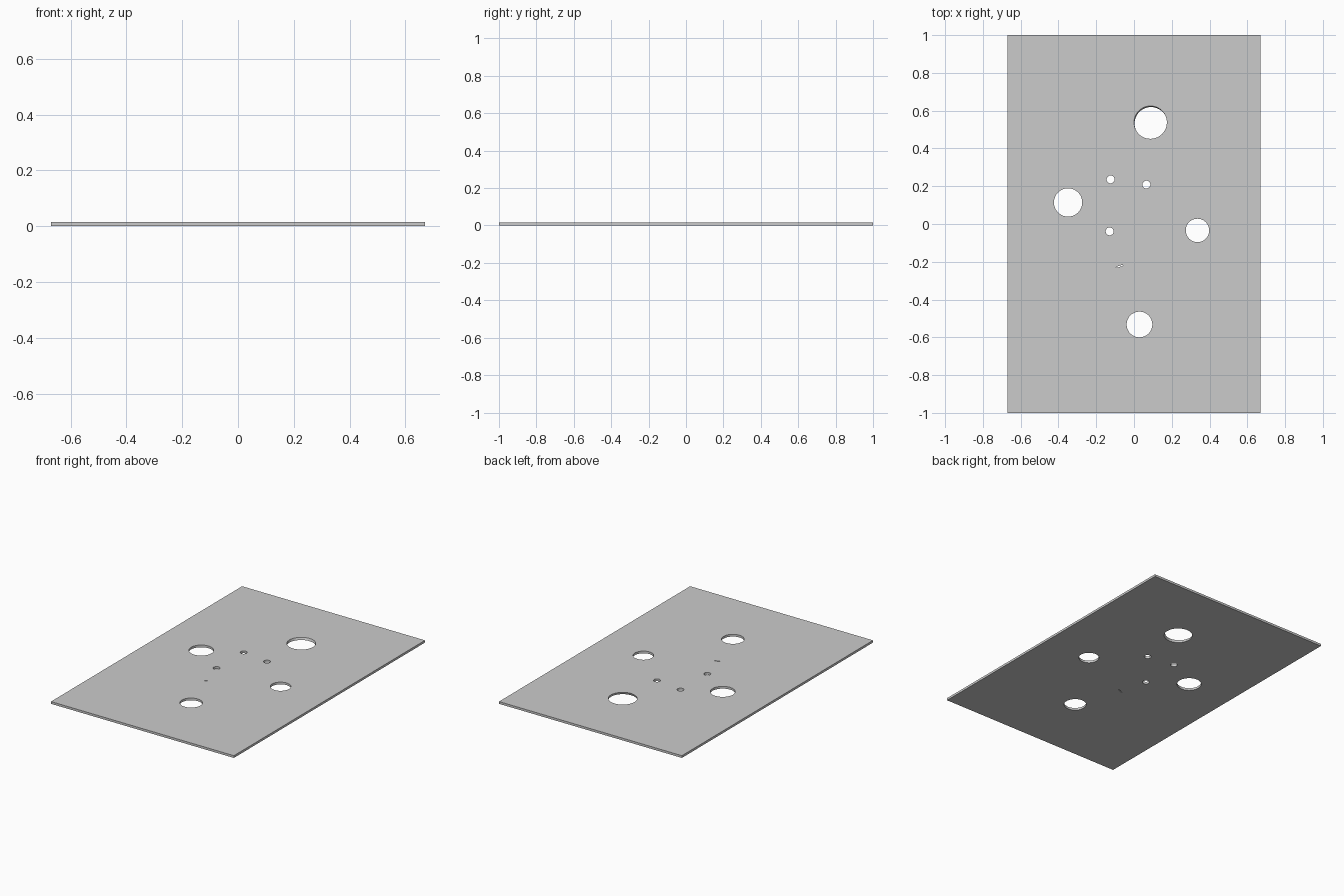
import bpy, bmesh, math
from mathutils import Vector

if "Cube" in bpy.data.objects:
    bpy.data.objects.remove(bpy.data.objects["Cube"])

T = 0.015  # plate thickness


def add_mesh(name, bm):
    bmesh.ops.recalc_face_normals(bm, faces=bm.faces)
    mesh = bpy.data.meshes.new(name)
    bm.to_mesh(mesh)
    bm.free()
    obj = bpy.data.objects.new(name, mesh)
    bpy.context.collection.objects.link(obj)
    return obj


def add_drill(bm, x, y, rx, ry=None, angle=0.0, lean=(0.0, 0.0), sides=48):
    """Elliptical drill through the plate; lean is the sideways drift over the thickness."""
    ry = ry or rx
    c, s = math.cos(angle), math.sin(angle)
    rings = []
    for z, k in ((-T, 2), (2 * T, -1)):
        ring = []
        for i in range(sides):
            a = math.tau * i / sides
            u, v = rx * math.cos(a), ry * math.sin(a)
            ring.append(bm.verts.new(Vector((x + u * c - v * s + lean[0] * k,
                                             y + u * s + v * c + lean[1] * k, z))))
        rings.append(ring)
        bm.faces.new(ring)
    low, high = rings
    for i in range(sides):
        j = (i + 1) % sides
        bm.faces.new((low[i], low[j], high[j], high[i]))


# Flat rectangular sheet
bm = bmesh.new()
bmesh.ops.create_cube(bm, size=1)
bmesh.ops.scale(bm, vec=(1.34, 2.0, T), verts=bm.verts)
bmesh.ops.translate(bm, vec=(0, 0, T / 2), verts=bm.verts)
plate = add_mesh("perforated_plate", bm)

# Four large holes, three small holes and one thin slit
bm = bmesh.new()
add_drill(bm, 0.087, 0.538, 0.087, lean=(0.003, -0.006))
for x, y, r in ((-0.349, 0.114, 0.075), (0.336, -0.034, 0.062), (0.029, -0.532, 0.068)):
    add_drill(bm, x, y, r)
for x, y in ((-0.124, 0.236), (0.066, 0.209), (-0.129, -0.039)):
    add_drill(bm, x, y, 0.021, sides=24)
add_drill(bm, -0.077, -0.224, 0.022, 0.003, angle=math.radians(18), sides=16)
cutter = add_mesh("hole_cutter", bm)

cut = plate.modifiers.new("holes", "BOOLEAN")
cut.operation = "DIFFERENCE"
cut.solver = "EXACT"
cut.object = cutter
bpy.context.view_layer.objects.active = plate
plate.select_set(True)
bpy.ops.object.modifier_apply(modifier=cut.name)
bpy.data.objects.remove(cutter, do_unlink=True)
bpy.ops.object.shade_smooth_by_angle(angle=math.radians(30))
